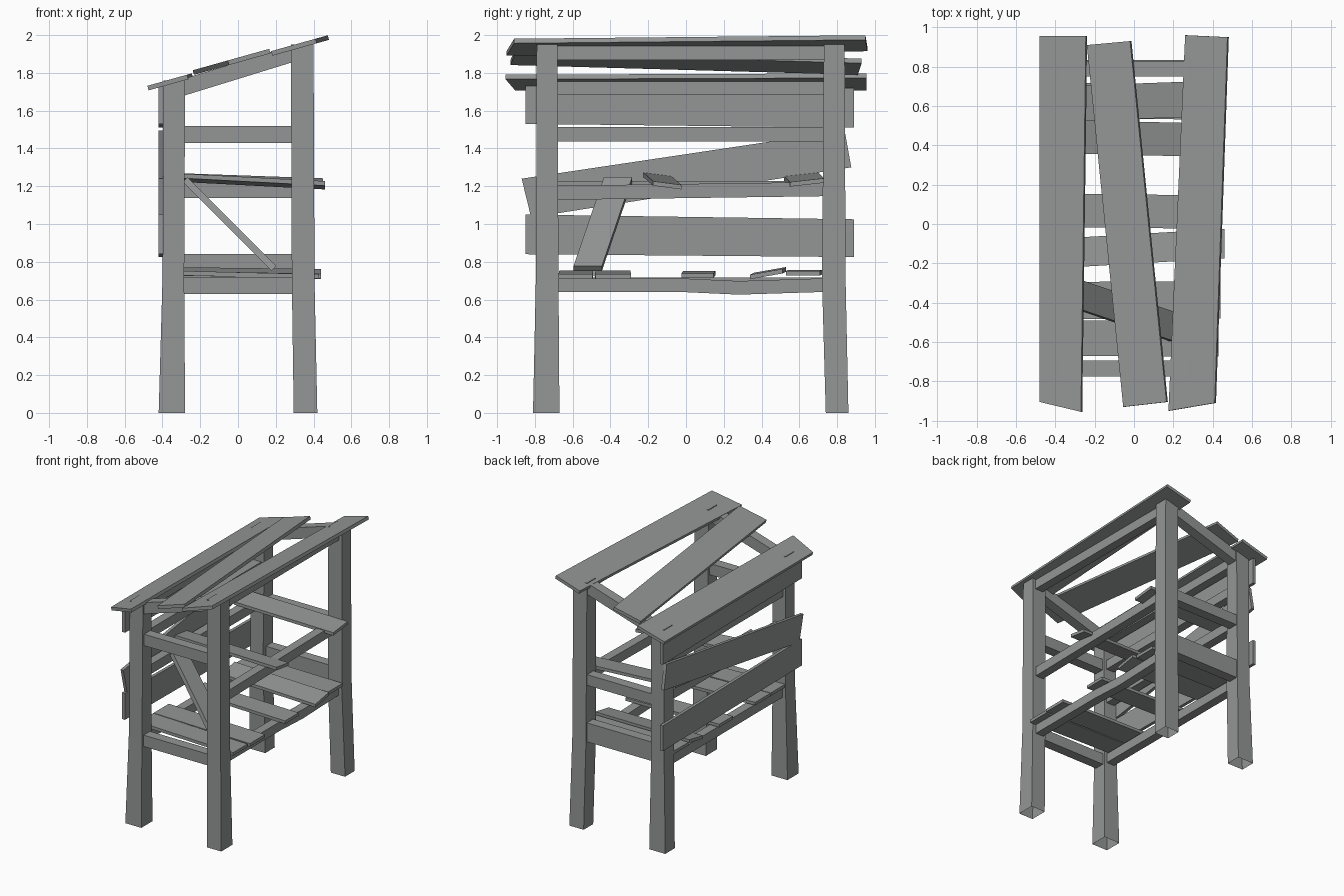
import bpy, bmesh
from mathutils import Vector as V

if "Cube" in bpy.data.objects:
    bpy.data.objects.remove(bpy.data.objects["Cube"])

wood = bpy.data.materials.new("weathered_grey_wood")
wood.use_nodes = True
GREY = (0.29, 0.305, 0.297, 1)
wood.diffuse_color = GREY
wood.node_tree.nodes["Principled BSDF"].inputs["Base Color"].default_value = GREY


def loft(name, rings, start_cap=True):
    """Skin a series of four-cornered rings."""
    bm = bmesh.new()
    loops = [[bm.verts.new(p) for p in ring] for ring in rings]
    for a, b in zip(loops, loops[1:]):
        for i in range(4):
            j = (i + 1) % 4
            bm.faces.new((a[i], a[j], b[j], b[i]))
    if start_cap:
        bm.faces.new(loops[0][::-1])
    bm.faces.new(loops[-1])
    bmesh.ops.recalc_face_normals(bm, faces=bm.faces)
    me = bpy.data.meshes.new(name)
    bm.to_mesh(me)
    bm.free()
    me.materials.append(wood)
    ob = bpy.data.objects.new(name, me)
    bpy.context.collection.objects.link(ob)
    return ob


def beam(name, path, width, thick):
    """Beam along a path of centre points with fixed width and thickness vectors."""
    w, t = V(width) / 2, V(thick) / 2
    return loft(name, [[V(p) - w - t, V(p) + w - t, V(p) + w + t, V(p) - w + t] for p in path])


def plank(name, corners, drop):
    """Flat board: four top corners and an offset to the other face."""
    top = [V(c) for c in corners]
    return loft(name, [top, [c + V(drop) for c in top]])


def post(name, stations):
    """Post from (z, x0, x1, y0, y1) stations, open underneath."""
    loft(name, [[(x0, y0, z), (x1, y0, z), (x1, y1, z), (x0, y1, z)]
                for z, x0, x1, y0, y1 in stations], start_cap=False)


# Corner posts, slightly crooked toward the feet
x_low = [(0, -.42, -.28), (.7, -.40, -.285), (1.76, -.395, -.28)]
x_high = [(0, .295, .42), (.7, .285, .405), (1.95, .28, .40)]
y_front = [(-.81, -.67), (-.795, -.675), (-.79, -.68)]
y_back = [(.74, .86), (.72, .845), (.73, .84)]
for side, xs in (("right", x_low), ("left", x_high)):
    for end, ys in (("front", y_front), ("back", y_back)):
        post(f"{end}_{side}_post", [x + y for x, y in zip(xs, ys)])

# End rails and sloping rafters
for name, y, z, h in (("front_lower_rail", -.735, .675, .09), ("front_upper_rail", -.735, 1.475, .09),
                      ("back_lower_rail", .795, .765, .15), ("back_upper_rail", .795, 1.18, .085)):
    beam(name, [(-.3, y, z), (.3, y, z)], (0, .08, 0), (0, 0, h))
for name, y in (("front_rafter", -.735), ("back_rafter", .79)):
    beam(name, [(-.3, y, 1.72), (.3, y, 1.905)], (0, .08, 0), (0, 0, .09))

# Side rails running front to back
for name, x, z0, z1 in (("left_shelf_rail", .34, 1.165, 1.185), ("right_shelf_rail", -.34, 1.19, 1.19),
                        ("right_upper_rail", -.34, 1.475, 1.475), ("right_roof_rail", -.34, 1.72, 1.72),
                        ("left_roof_rail", .34, 1.905, 1.905), ("right_floor_rail", -.34, .68, .68)):
    beam(name, [(x, -.7, z0), (x, .75, z1)], (.07, 0, 0), (0, 0, .075))
beam("left_floor_rail", [(.34, -.7, .675), (.34, 0, .675), (.34, .28, .662), (.34, .75, .677)],
     (.07, 0, 0), (0, 0, .072))

# Floor and shelf boards: name, x ends, y centre at each end, heights, width, roll
boards = (
    ("floor_board_1", -.40, .43, -.58, -.585, .742, .722, .18, 0),
    ("floor_board_2", -.40, .44, -.39, -.385, .742, .722, .19, 0),
    ("floor_board_3", -.40, .43, .07, .06, .74, .725, .17, 0),
    ("floor_board_4", -.40, .44, .445, .425, .745, .735, .17, .03),
    ("floor_board_5", -.40, .42, .63, .62, .745, .74, .18, 0),
    ("shelf_board_1", -.40, .46, -.15, -.10, 1.25, 1.205, .15, -.02),
    ("shelf_board_2", -.40, .45, .61, .64, 1.25, 1.22, .18, .02),
)
for name, x0, x1, y0, y1, z0, z1, w, roll in boards:
    beam(name, [(x0, y0, z0), (x1, y1, z1)], (0, w, roll), (0, 0, .024))

# Collapsed shelf board leaning down to the floor
beam("fallen_board", [(-.28, -.36, 1.235), (.19, -.52, .765)], (0, .15, 0), (.024, 0, .026))

# Wall boards, as (y, z) corners on the outside of the right posts
walls = (
    ("upper_wall_board", ((-.85, 1.53), (.89, 1.51), (.89, 1.72), (-.85, 1.735))),
    ("slanted_wall_board", ((-.82, 1.035), (.875, 1.30), (.84, 1.495), (-.87, 1.24))),
    ("lower_wall_board", ((-.85, .84), (.89, .825), (.89, 1.025), (-.85, 1.05))),
)
for name, pts in walls:
    plank(name, [(-.395, y, z) for y, z in pts], (-.025, 0, 0))

# Roof planks, as (x, y) corners laid on the roof slope
roof = (
    ("low_roof_plank", 0, ((-.48, .955), (-.245, .955), (-.27, -.955), (-.48, -.905))),
    ("middle_roof_plank", .015, ((-.24, .91), (-.02, .93), (.165, -.905), (-.055, -.93))),
    ("high_roof_plank", 0, ((.26, .96), (.475, .95), (.41, -.91), (.175, -.95))),
)
for name, lift, pts in roof:
    plank(name, [(x, y, 1.866 + .28 * x + lift) for x, y in pts], (.007, 0, -.024))
